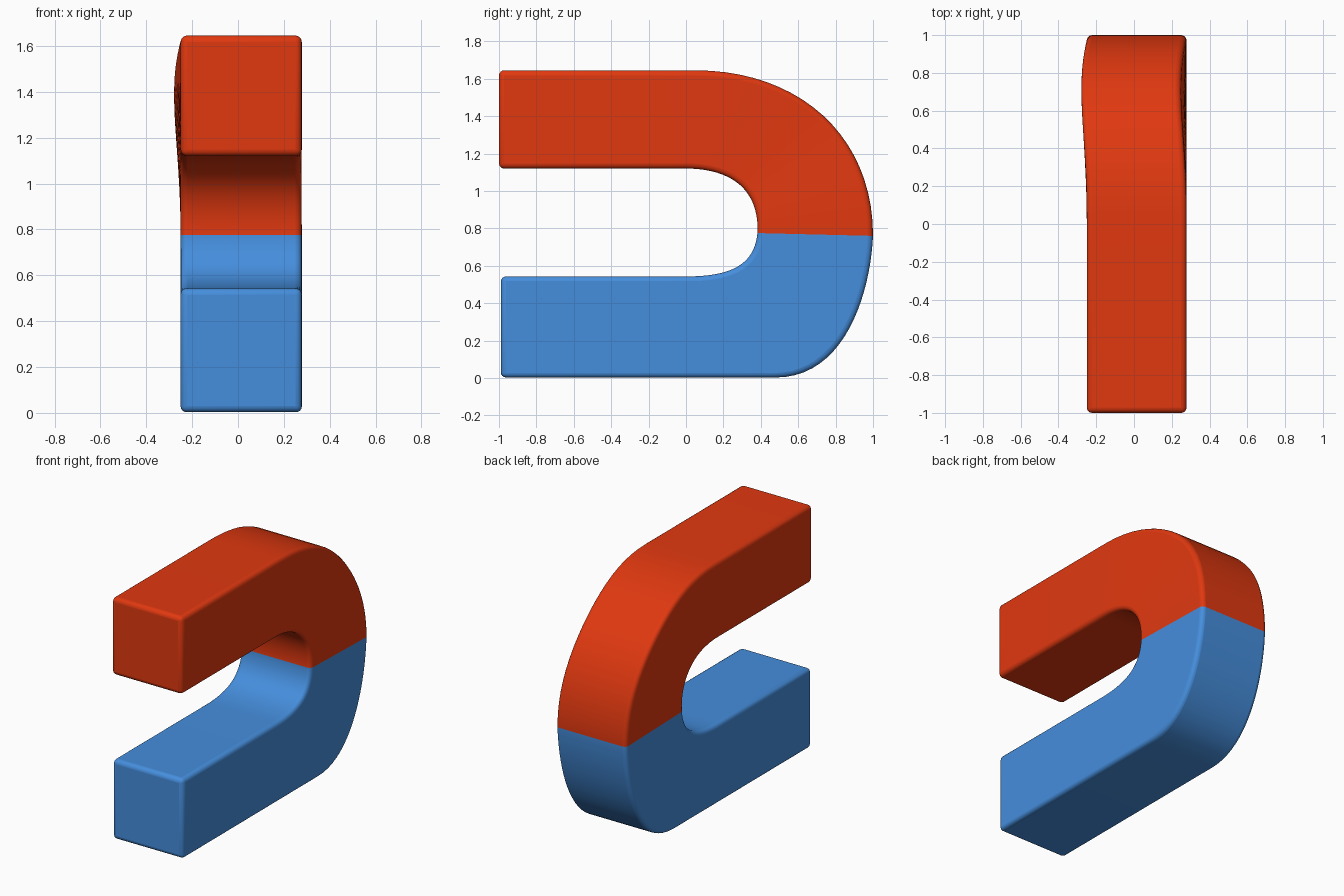
import bpy, bmesh, math
from mathutils import Vector

if "Cube" in bpy.data.objects:
    bpy.data.objects.remove(bpy.data.objects["Cube"])

X0, X1 = -0.25, 0.278   # side faces of the bar
N = 20                  # steps per quarter bend


def bezier(pts, t):
    a, b, c, d = [Vector(p) for p in pts]
    s = 1 - t
    return a * s**3 + b * 3 * s * s * t + c * 3 * s * t * t + d * t**3


def material(name, color):
    m = bpy.data.materials.new(name)
    m.diffuse_color = color
    m.use_nodes = True
    m.node_tree.nodes["Principled BSDF"].inputs["Base Color"].default_value = m.diffuse_color
    return m


# Outer and inner outlines of the bend (y, z)
outer_top = [(0.05, 1.645), (0.6, 1.645), (1.0, 1.3), (1.0, 0.76)]
inner_top = [(0.0, 1.12), (0.25, 1.12), (0.393, 1.0), (0.382, 0.775)]
outer_low = [(1.0, 0.76), (0.985, 0.45), (0.85, 0.003), (0.48, 0.003)]
inner_low = [(0.382, 0.775), (0.365, 0.61), (0.25, 0.543), (0.0, 0.543)]

# Cross-sections along the U: outer point, inner point, sideways warp of the outer edge
sections = [((-1.0, 1.645), (-1.0, 1.12), 0)]
for i in range(N + 1):
    t = i / N
    sections.append((bezier(outer_top, t), bezier(inner_top, t),
                     -0.03 * math.sin(math.pi * t) ** 2))
for i in range(1, N + 1):
    t = i / N
    sections.append((bezier(outer_low, t), bezier(inner_low, t), 0))
sections.append(((-0.99, 0.003), (-0.99, 0.543), 0))

# Loft the bar, red above the seam and blue below
bm = bmesh.new()
rings = []
for o, n, w in sections:
    rings.append([bm.verts.new(p) for p in (
        (X0 + w, o[0], o[1]), (X1 + w, o[0], o[1]),
        (X1, n[0], n[1]), (X0, n[0], n[1]))])
for i, (a, b) in enumerate(zip(rings, rings[1:])):
    for k in range(4):
        f = bm.faces.new((a[k], a[(k + 1) % 4], b[(k + 1) % 4], b[k]))
        f.material_index = 0 if i <= N else 1
bm.faces.new(rings[0])
bm.faces.new(rings[-1]).material_index = 1
bmesh.ops.recalc_face_normals(bm, faces=bm.faces)

mesh = bpy.data.meshes.new("horseshoe_magnet")
bm.to_mesh(mesh)
bm.free()
mesh.materials.append(material("red_pole", (0.75, 0.04, 0.005, 1)))
mesh.materials.append(material("blue_pole", (0.06, 0.27, 0.72, 1)))
magnet = bpy.data.objects.new("horseshoe_magnet", mesh)
bpy.context.collection.objects.link(magnet)

# Rounded edges along the bar and around the pole ends
bevel = magnet.modifiers.new("rounded_edges", 'BEVEL')
bevel.width = 0.028
bevel.segments = 4
bevel.limit_method = 'ANGLE'
bevel.angle_limit = math.radians(50)
bevel.use_clamp_overlap = False

bpy.context.view_layer.objects.active = magnet
magnet.select_set(True)
bpy.ops.object.shade_smooth_by_angle(angle=math.radians(40))
